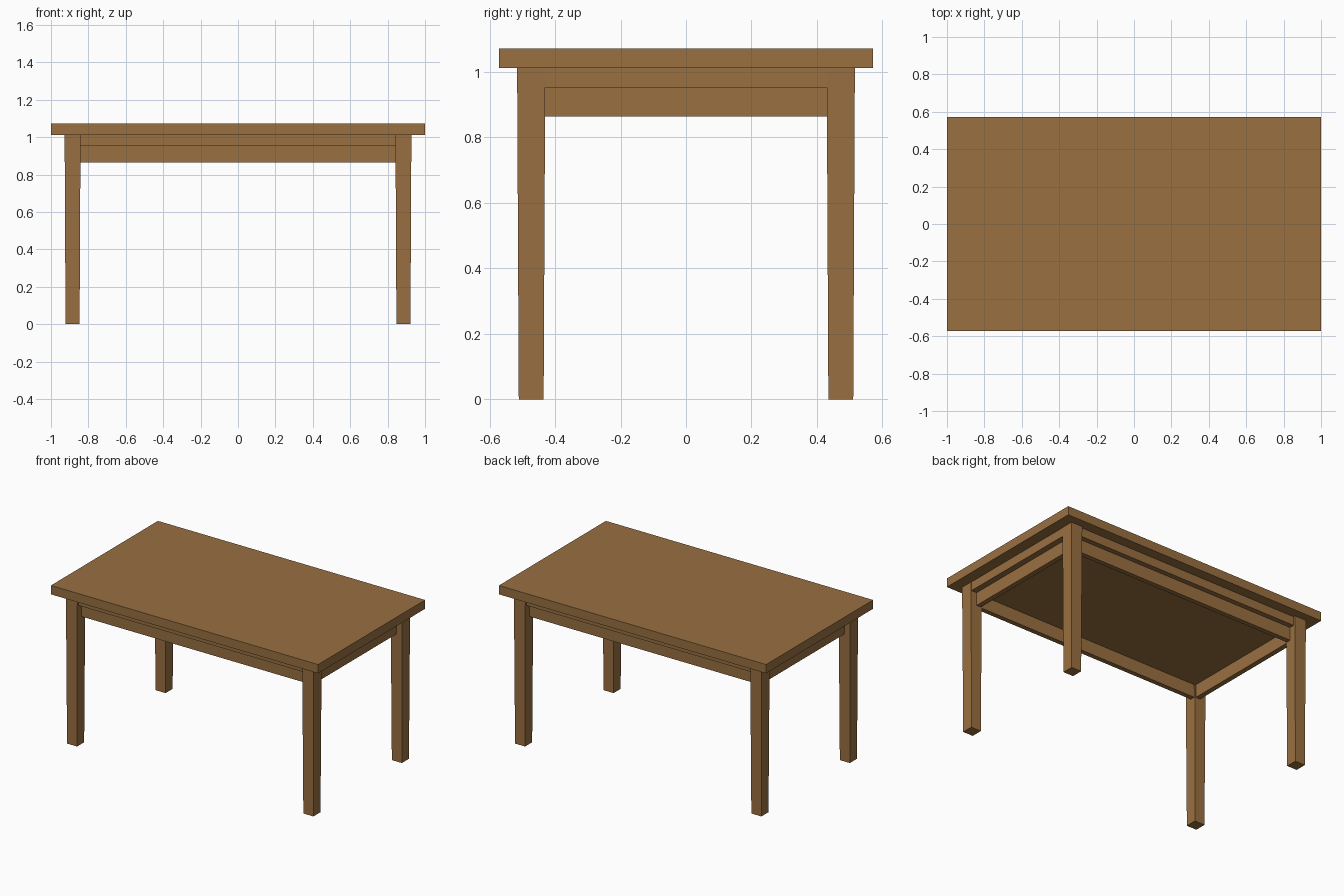
import bpy, bmesh

if "Cube" in bpy.data.objects:
    bpy.data.objects.remove(bpy.data.objects["Cube"])

wood = bpy.data.materials.new("brown wood")
wood.diffuse_color = (0.32, 0.16, 0.053, 1)
wood.use_nodes = True
wood.node_tree.nodes["Principled BSDF"].inputs["Base Color"].default_value = wood.diffuse_color


def block(name, x, y, z, taper=0.0):
    """Box from (min, max) ranges; taper pulls the bottom sides in."""
    bm = bmesh.new()
    bmesh.ops.create_cube(bm, size=1)
    for v in bm.verts:
        t = taper if v.co.z < 0 else 0.0
        v.co.x = x[0] + t if v.co.x < 0 else x[1] - t
        v.co.y = y[0] + t if v.co.y < 0 else y[1] - t
        v.co.z = z[0] if v.co.z < 0 else z[1]
    mesh = bpy.data.meshes.new(name)
    bm.to_mesh(mesh)
    bm.free()
    mesh.materials.append(wood)
    obj = bpy.data.objects.new(name, mesh)
    bpy.context.collection.objects.link(obj)
    return obj


def mirrored(lo, hi, side):
    return (lo, hi) if side > 0 else (-hi, -lo)


# Table top and the supporting slab beneath it
block("table_top", (-1, 1), (-0.572, 0.572), (1.012, 1.072))
block("under_slab", (-0.925, 0.925), (-0.502, 0.502), (0.952, 1.012))

# Four slightly tapered legs
for sx, side in ((-1, "left"), (1, "right")):
    for sy, end in ((-1, "front"), (1, "back")):
        block(f"{end}_{side}_leg", mirrored(0.842, 0.927, sx),
              mirrored(0.43, 0.516, sy), (0, 1.012), 0.005)

# Recessed rails between the legs
for s, end, side in ((-1, "front", "left"), (1, "back", "right")):
    block(f"{end}_rail", (-0.85, 0.85), mirrored(0.436, 0.468, s), (0.864, 0.952))
    block(f"{side}_rail", mirrored(0.85, 0.884, s), (-0.436, 0.436), (0.864, 0.952))
